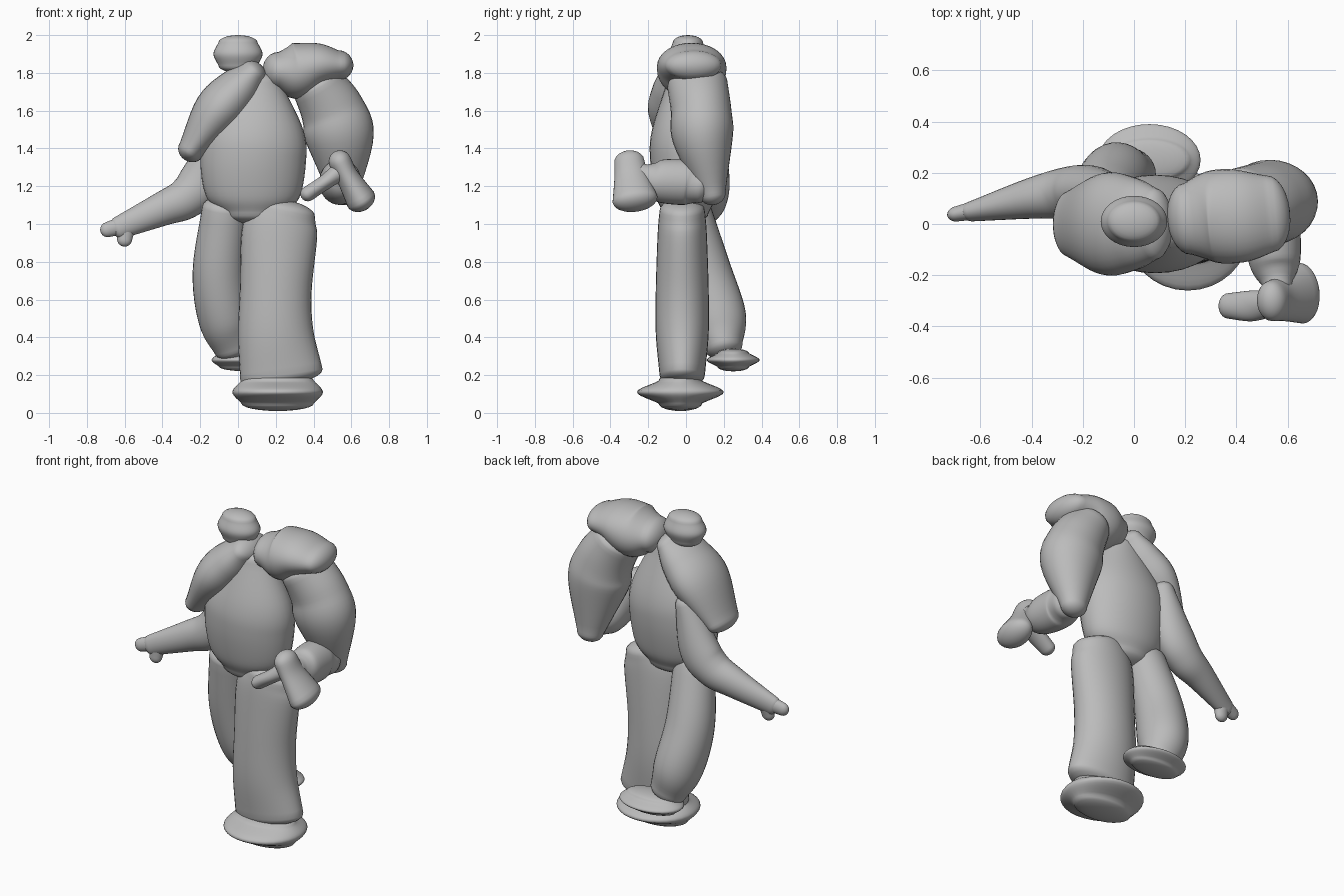
import bpy, bmesh, math
from mathutils import Vector

cube = bpy.data.objects.get("Cube")
if cube:
    bpy.data.objects.remove(cube, do_unlink=True)

grey = 0.5
clay = bpy.data.materials.new("clay grey")
clay.use_nodes = True
clay.diffuse_color = (grey, grey, grey, 1)
clay.node_tree.nodes["Principled BSDF"].inputs["Base Color"].default_value = clay.diffuse_color

X_AXIS, Y_AXIS = Vector((1, 0, 0)), Vector((0, 1, 0))
SIDES, STEPS, CAP = 32, 6, 6


def spline(stations):
    """Smooth curve through the stations (x, y, z, radius along the hint axis, other radius)."""
    points = [Vector(station) for station in stations]
    before = points[0] * 2 - points[1]
    after = points[-1] * 2 - points[-2]
    points = [before] + points + [after]
    curve = []
    for a, b, c, d in zip(points, points[1:], points[2:], points[3:]):
        for step in range(STEPS):
            t = step / STEPS
            curve.append((b * 2 + (c - a) * t + (a * 2 - b * 5 + c * 4 - d) * t ** 2
                          + (b * 3 - a - c * 3 + d) * t ** 3) / 2)
    return curve + [points[-2]]


def rounded_end(ring, direction, length):
    """Rings that close a tube with a quarter-ellipse dome."""
    centre, wide, deep = ring
    angles = [math.pi / 2 * i / CAP for i in range(1, CAP)]
    return [(centre + direction * length * math.sin(angle),
             wide * math.cos(angle), deep * math.cos(angle)) for angle in angles]


def limb(name, hint, stations, start=0.06, end=0.06):
    """Soft tube with elliptical sections and rounded ends of the given lengths."""
    path = [(Vector(row[:3]), row[3], row[4]) for row in spline(stations)]
    head = (path[0][0] - path[1][0]).normalized()
    tail = (path[-1][0] - path[-2][0]).normalized()
    rings = rounded_end(path[0], head, start)[::-1] + path + rounded_end(path[-1], tail, end)
    bm = bmesh.new()
    loops = []
    for i, (centre, wide, deep) in enumerate(rings):
        following = rings[min(i + 1, len(rings) - 1)][0]
        previous = rings[max(i - 1, 0)][0]
        along = (following - previous).normalized()
        u = (hint - along * hint.dot(along)).normalized()
        v = along.cross(u)
        angles = [math.tau * k / SIDES for k in range(SIDES)]
        loops.append([bm.verts.new(centre + u * wide * math.cos(angle) + v * deep * math.sin(angle))
                      for angle in angles])
    for lower, upper in zip(loops, loops[1:]):
        for k in range(SIDES):
            n = (k + 1) % SIDES
            bm.faces.new((lower[k], lower[n], upper[n], upper[k]))
    for loop, tip in ((loops[0], path[0][0] + head * start), (loops[-1], path[-1][0] + tail * end)):
        pole = bm.verts.new(tip)
        for k in range(SIDES):
            bm.faces.new((loop[k], loop[(k + 1) % SIDES], pole))
    bmesh.ops.recalc_face_normals(bm, faces=bm.faces)
    for face in bm.faces:
        face.smooth = True
    mesh = bpy.data.meshes.new(name)
    bm.to_mesh(mesh)
    bm.free()
    mesh.materials.append(clay)
    bpy.context.collection.objects.link(bpy.data.objects.new(name, mesh))


def lens(name, centre, width, depth, height, taper):
    """Upright lens: widest at its centre, its depth shrinking by taper above and below."""
    x, y, z = centre
    stations = [(x, y, z + side * height * 0.6,
                 width * (1 - 0.2 * abs(side)), depth * (1 - taper * abs(side)))
                for side in (-1, 0, 1)]
    limb(name, X_AXIS, stations, start=height * 0.4, end=height * 0.4)


# Head and trunk
lens("head", (0, 0.01, 1.9), width=0.13, depth=0.1, height=0.1, taper=0.2)
limb("torso", X_AXIS, [
    (0.08, 0, 1.06, 0.17, 0.12),
    (0.08, 0, 1.15, 0.25, 0.16),
    (0.08, 0, 1.34, 0.28, 0.19),
    (0.09, 0, 1.5, 0.26, 0.18),
    (0.1, 0, 1.75, 0.13, 0.1),
])

# Shoulder pads
limb("left_shoulder", Y_AXIS, [
    (0.21, 0.02, 1.81, 0.14, 0.1),
    (0.31, 0.03, 1.81, 0.18, 0.15),
    (0.42, 0.03, 1.84, 0.18, 0.12),
    (0.53, 0.04, 1.84, 0.15, 0.08),
], start=0.08, end=0.08)
limb("right_shoulder", Y_AXIS, [
    (0.08, 0, 1.8, 0.14, 0.08),
    (0, 0, 1.71, 0.18, 0.12),
    (-0.11, 0, 1.59, 0.2, 0.13),
    (-0.25, 0, 1.39, 0.13, 0.07),
])

# Left arm, bent forward
limb("left_upper_arm", Y_AXIS, [
    (0.42, 0.06, 1.74, 0.16, 0.14),
    (0.5, 0.08, 1.6, 0.16, 0.17),
    (0.54, 0.09, 1.45, 0.16, 0.18),
    (0.56, 0.14, 1.16, 0.07, 0.08),
])
limb("left_forearm", X_AXIS, [
    (0.56, 0.08, 1.2, 0.09, 0.09),
    (0.54, 0, 1.22, 0.11, 0.12),
    (0.55, -0.15, 1.23, 0.1, 0.11),
    (0.56, -0.23, 1.26, 0.06, 0.06),
])
limb("left_hand", Y_AXIS, [
    (0.54, -0.3, 1.33, 0.08, 0.06),
    (0.58, -0.29, 1.25, 0.09, 0.06),
    (0.65, -0.27, 1.13, 0.12, 0.08),
])
limb("left_thumb", Y_AXIS, [
    (0.54, -0.31, 1.28, 0.05, 0.05),
    (0.46, -0.32, 1.22, 0.06, 0.04),
    (0.37, -0.32, 1.16, 0.05, 0.04),
], start=0.04, end=0.04)

# Right arm, stretched outward, with two blunt fingers
limb("right_arm", Y_AXIS, [
    (-0.1, 0.12, 1.5, 0.08, 0.07),
    (-0.18, 0.13, 1.25, 0.1, 0.12),
    (-0.27, 0.12, 1.14, 0.1, 0.11),
    (-0.4, 0.1, 1.08, 0.08, 0.09),
    (-0.63, 0.05, 0.98, 0.04, 0.06),
], end=0.04)
for name, tip in (("right_finger", (-0.69, 0.04, 0.97)), ("right_thumb", (-0.6, 0.05, 0.92))):
    limb(name, Y_AXIS, [(-0.59, 0.06, 1, 0.04, 0.05), (*tip, 0.03, 0.04)], start=0.03, end=0.04)

# Legs
limb("left_leg", X_AXIS, [
    (0.24, -0.02, 1.07, 0.17, 0.12),
    (0.22, -0.02, 0.95, 0.2, 0.13),
    (0.2, -0.02, 0.65, 0.19, 0.14),
    (0.2, -0.02, 0.42, 0.2, 0.14),
    (0.23, -0.02, 0.2, 0.22, 0.12),
])
limb("right_leg", X_AXIS, [
    (-0.07, 0.02, 1.08, 0.12, 0.11),
    (-0.1, 0.1, 0.75, 0.14, 0.14),
    (-0.07, 0.17, 0.5, 0.14, 0.15),
    (-0.02, 0.2, 0.35, 0.11, 0.1),
])

# Wide lens-shaped feet
lens("left_foot", (0.21, -0.03, 0.11), width=0.24, depth=0.23, height=0.1, taper=0.5)
lens("right_foot", (0.06, 0.25, 0.28), width=0.2, depth=0.14, height=0.06, taper=0.4)
